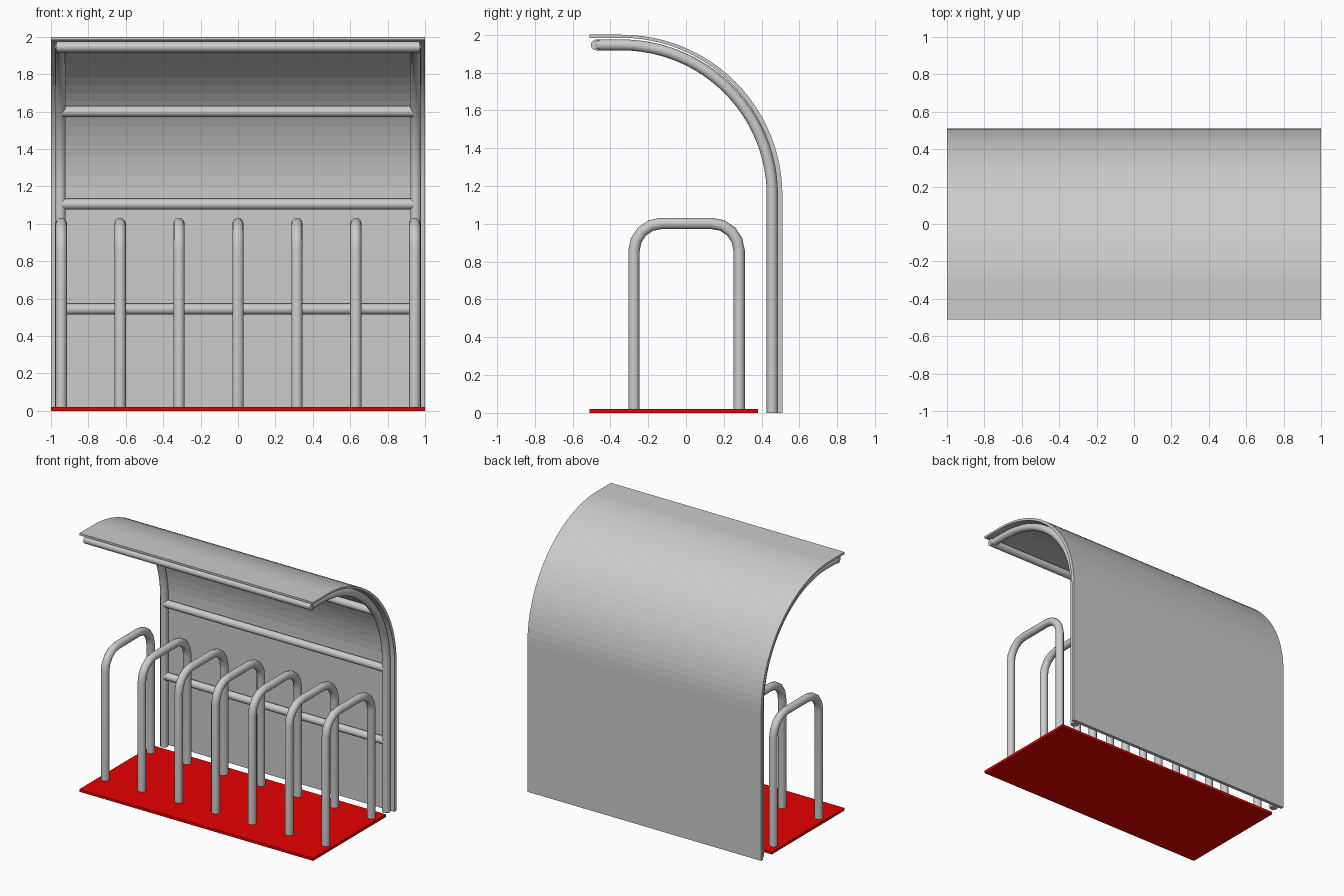
import bpy, bmesh
from math import sin, cos, pi

cube = bpy.data.objects.get("Cube")
if cube:
    bpy.data.objects.remove(cube, do_unlink=True)


def material(name, color):
    m = bpy.data.materials.new(name)
    m.use_nodes = True
    m.diffuse_color = color
    m.node_tree.nodes["Principled BSDF"].inputs["Base Color"].default_value = color
    return m


steel = material("grey steel", (0.6, 0.6, 0.6, 1))
red = material("red floor", (0.8, 0, 0, 1))


def arc(cy, cz, ry, rz, start, end, steps):
    """Points (y, z) along an elliptical arc, both ends included."""
    angles = [start + (end - start) * i / steps for i in range(steps + 1)]
    return [(cy + ry * cos(a), cz + rz * sin(a)) for a in angles]


def tube(name, points, radius):
    """Round capped pipe swept along a path, turned into a smooth mesh."""
    cu = bpy.data.curves.new(name, 'CURVE')
    cu.dimensions = '3D'
    cu.bevel_depth = radius
    cu.bevel_resolution = 4
    cu.use_fill_caps = True
    sp = cu.splines.new('POLY')
    sp.points.add(len(points) - 1)
    for p, co in zip(sp.points, points):
        p.co = (*co, 1)
    ob = bpy.data.objects.new(name, cu)
    bpy.context.collection.objects.link(ob)
    bpy.ops.object.select_all(action='DESELECT')
    ob.select_set(True)
    bpy.context.view_layer.objects.active = ob
    bpy.ops.object.convert(target='MESH')
    ob = bpy.context.view_layer.objects.active
    bpy.ops.object.shade_smooth_by_angle(angle=0.7)
    ob.data.materials.clear()
    ob.data.materials.append(steel)


def extrusion(name, profile, half_width, mat):
    """Closed (y, z) outline extruded across the full width."""
    bm = bmesh.new()
    face = bm.faces.new([bm.verts.new((-half_width, y, z)) for y, z in profile])
    moved = bmesh.ops.extrude_face_region(bm, geom=[face])["geom"]
    bmesh.ops.translate(bm, vec=(2 * half_width, 0, 0),
                        verts=[v for v in moved if isinstance(v, bmesh.types.BMVert)])
    bmesh.ops.recalc_face_normals(bm, faces=bm.faces)
    me = bpy.data.meshes.new(name)
    bm.to_mesh(me)
    bm.free()
    me.materials.append(mat)
    ob = bpy.data.objects.new(name, me)
    bpy.context.collection.objects.link(ob)


# Shared bend of the shelter
BEND_Y, BEND_Z, OUTER = -0.34, 1.15, 0.85
WALL, ROOF = 0.026, 0.016
FRAME_R = OUTER - 0.054
TUBE = 0.029


def shelter_line(ry, rz, front, steps=24):
    """Wall, bend and roof edge for the given bend radii."""
    return ([(BEND_Y + ry, 0)] + arc(BEND_Y, BEND_Z, ry, rz, 0, pi / 2, steps)
            + [(front, BEND_Z + rz)])


# Curved wall and roof sheet, thinner towards the roof edge
outer = shelter_line(OUTER, OUTER, -0.51)
inner = shelter_line(OUTER - WALL, OUTER - ROOF, -0.51)
extrusion("canopy_sheet", outer + inner[::-1], 1.0, steel)

# Floor plate
extrusion("floor_plate", [(-0.51, 0), (0.38, 0), (0.38, 0.02), (-0.51, 0.02)], 1.0, red)

# Bent side frames
frame_line = shelter_line(FRAME_R, FRAME_R, -0.475)
for side, x in (("right", -0.95), ("left", 0.95)):
    tube(side + "_frame", [(x, y, z) for y, z in frame_line], TUBE)

# Cross bars following the frame
tube("front_roof_bar", [(-0.97, -0.475, BEND_Z + FRAME_R),
                        (0.97, -0.475, BEND_Z + FRAME_R)], TUBE)
for name, z in (("lower", 0.544), ("middle", 1.105), ("upper", 1.6)):
    rise = max(z - BEND_Z, 0)
    y = BEND_Y + (FRAME_R ** 2 - rise ** 2) ** 0.5
    tube(name + "_cross_bar", [(-0.94, y, z), (0.94, y, z)], TUBE)

# Bicycle hoops
HOOP_R, LEG, TOP, BEND = 0.03, 0.278, 1.002, 0.145
hoop = ([(LEG, 0.01)]
        + arc(LEG - BEND, TOP - BEND, BEND, BEND, 0, pi / 2, 4)
        + arc(BEND - LEG, TOP - BEND, BEND, BEND, pi / 2, pi, 4)
        + [(-LEG, 0.01)])
for i in range(7):
    x = (i - 3) * 0.315
    tube(f"bike_hoop_{i + 1}", [(x, y + 0.003, z) for y, z in hoop], HOOP_R)
